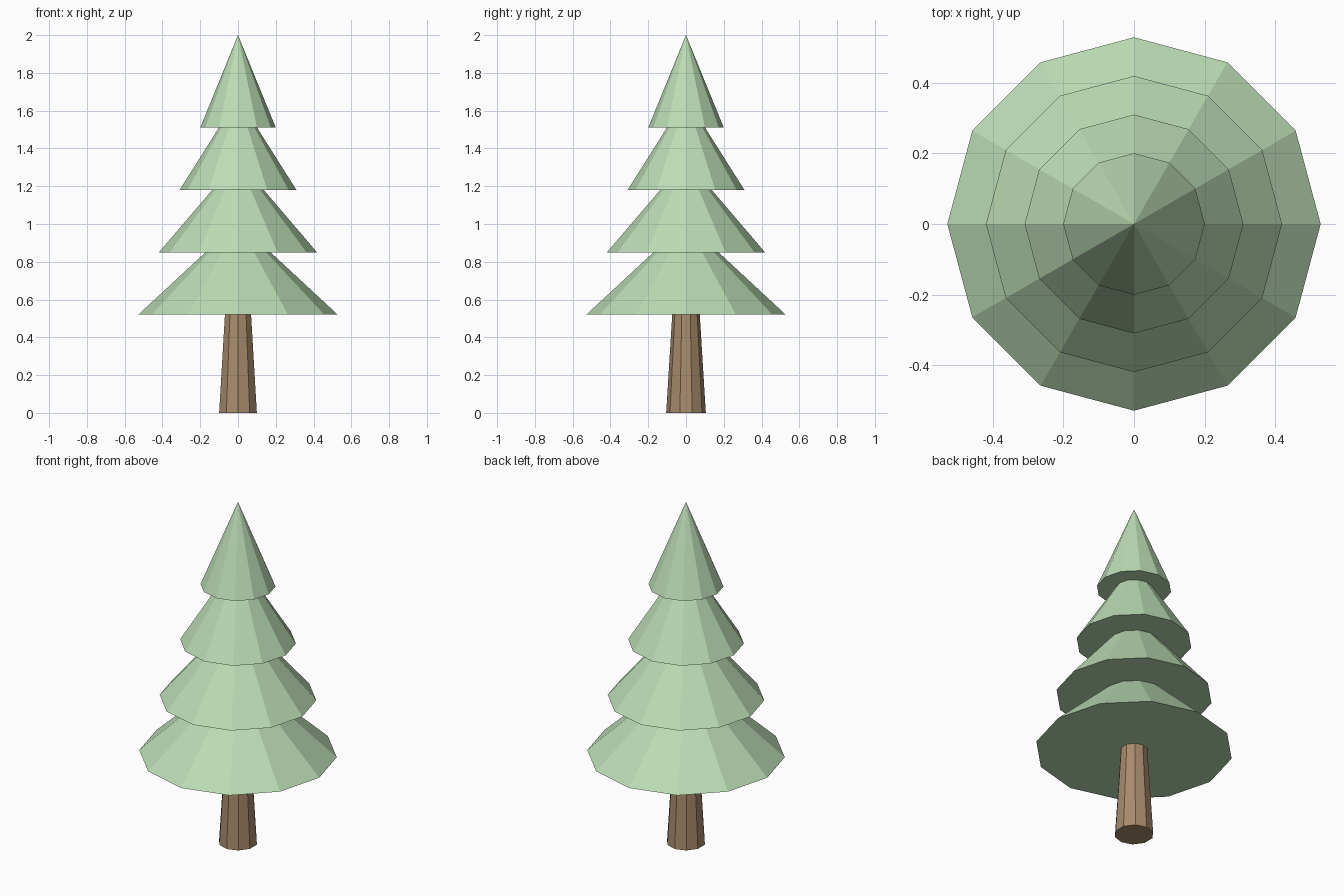
import bpy

if "Cube" in bpy.data.objects:
    bpy.data.objects.remove(bpy.data.objects["Cube"])


def material(name, color):
    mat = bpy.data.materials.new(name)
    mat.diffuse_color = (*color, 1)
    mat.use_nodes = True
    mat.node_tree.nodes["Principled BSDF"].inputs["Base Color"].default_value = mat.diffuse_color
    return mat


def cone(name, sides, r_bottom, r_top, z, height, mat):
    bpy.ops.mesh.primitive_cone_add(vertices=sides, radius1=r_bottom, radius2=r_top,
                                    depth=height, location=(0, 0, z + height / 2))
    obj = bpy.context.object
    obj.name = name
    obj.data.materials.append(mat)
    return obj


bark = material("bark", (0.39, 0.26, 0.15))
needles = material("needles", (0.50, 0.72, 0.46))

# Tapered ten-sided trunk, its top tucked into the lowest branches
cone("trunk", 10, 0.105, 0.071, 0, 0.55, bark)

# Four overlapping twelve-sided tiers of branches, narrowing upwards
for i in range(4):
    cone(f"branch_tier_{i + 1}", 12, 0.528 - 0.1093 * i, 0, 0.52 + 0.33 * i, 0.49, needles)
